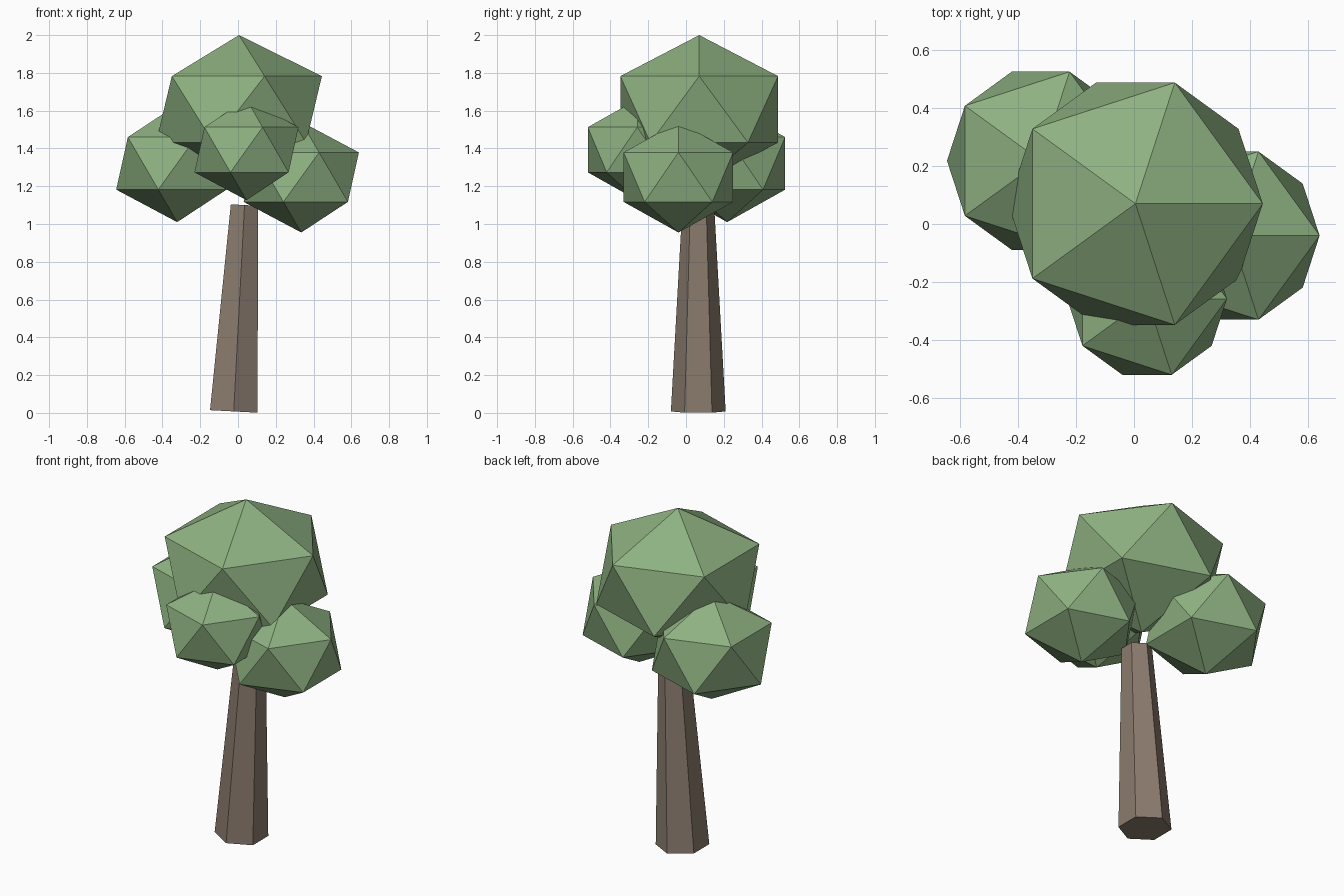
import bpy
from math import radians

if "Cube" in bpy.data.objects:
    bpy.data.objects.remove(bpy.data.objects["Cube"])


def material(name, rgb):
    m = bpy.data.materials.new(name)
    m.diffuse_color = (*rgb, 1)
    m.use_nodes = True
    m.node_tree.nodes["Principled BSDF"].inputs["Base Color"].default_value = m.diffuse_color
    return m


bark = material("bark", (0.26, 0.20, 0.155))
leaf = material("leaf", (0.27, 0.44, 0.22))


def leaf_clump(name, centre, radius, height):
    # Squashed 20-sided ball
    bpy.ops.mesh.primitive_ico_sphere_add(subdivisions=1, radius=1, location=centre)
    ob = bpy.context.object
    ob.name = name
    ob.scale = (radius, radius, height)
    ob.data.materials.append(leaf)


# Six-sided tapered trunk, leaning slightly to the right
bpy.ops.mesh.primitive_cone_add(vertices=6, radius1=0.145, radius2=0.084, depth=1.094,
                                location=(0.006, 0.065, 0.554),
                                rotation=(0, radians(3), 0))
trunk = bpy.context.object
trunk.name = "trunk"
trunk.data.materials.append(bark)

# Crown of four clumps
leaf_clump("crown_top", (0.005, 0.07, 1.607), 0.491, 0.393)
leaf_clump("crown_right", (0.335, -0.04, 1.248), 0.341, 0.293)
leaf_clump("crown_left", (-0.322, 0.218, 1.321), 0.361, 0.311)
leaf_clump("crown_front", (0.045, -0.258, 1.393), 0.308, 0.267)
